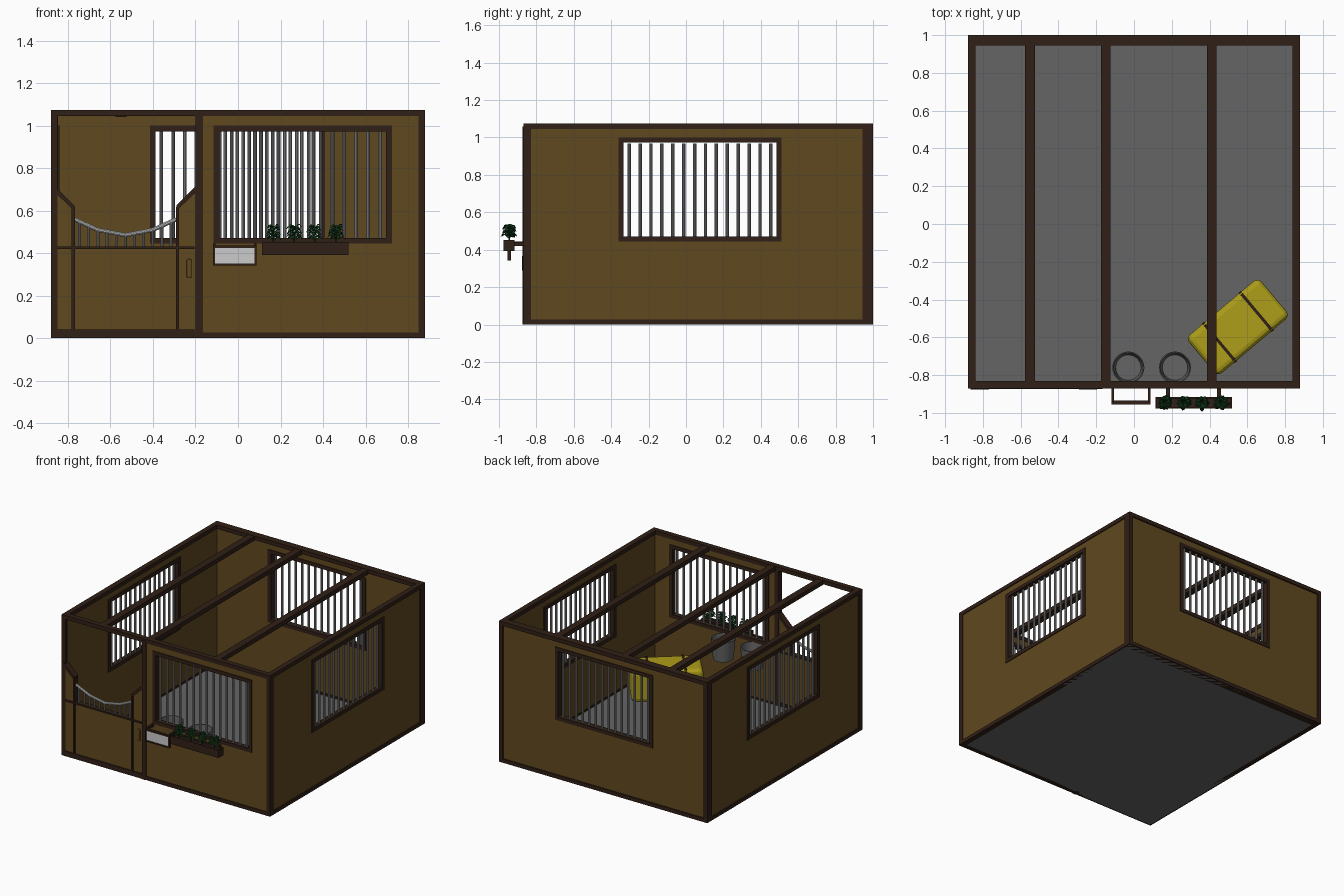
import bpy, bmesh, math, random
from mathutils import Vector, Matrix

if "Cube" in bpy.data.objects:
    bpy.data.objects.remove(bpy.data.objects["Cube"])
random.seed(4)


def mat(name, r, g, b):
    m = bpy.data.materials.new(name)
    m.diffuse_color = (r, g, b, 1)
    m.use_nodes = True
    m.node_tree.nodes["Principled BSDF"].inputs["Base Color"].default_value = m.diffuse_color
    return m


WALL = mat("wall_board", 0.115, 0.065, 0.014)
WOOD = mat("dark_wood", 0.03, 0.014, 0.008)
HAY = mat("hay", 0.42, 0.34, 0.01)
LEAF = mat("leaf", 0.006, 0.045, 0.012)
FLOOR = mat("floor_grey", 0.13, 0.13, 0.13)
STEEL = mat("steel", 0.25, 0.25, 0.25)
PLATE = mat("plate", 0.55, 0.55, 0.55)


def finish(bm, name, m):
    me = bpy.data.meshes.new(name)
    bm.to_mesh(me)
    bm.free()
    ob = bpy.data.objects.new(name, me)
    bpy.context.collection.objects.link(ob)
    me.materials.append(m)
    return ob


def add_box(bm, x0, x1, y0, y1, z0, z1):
    mx = Matrix.Translation(((x0 + x1) / 2, (y0 + y1) / 2, (z0 + z1) / 2)) @ \
        Matrix.Diagonal((x1 - x0, y1 - y0, z1 - z0, 1))
    bmesh.ops.create_cube(bm, size=1, matrix=mx)


def boxes(name, m, *specs):
    bm = bmesh.new()
    for s in specs:
        add_box(bm, *s)
    return finish(bm, name, m)


def add_rod(bm, a, b, r, n=10):
    a, b = Vector(a), Vector(b)
    d = b - a
    mx = Matrix.Translation((a + b) / 2) @ d.to_track_quat('Z', 'Y').to_matrix().to_4x4()
    bmesh.ops.create_cone(bm, cap_ends=True, segments=n, radius1=r, radius2=r,
                          depth=d.length, matrix=mx)


def prism(name, m, pts, y0, y1):
    bm = bmesh.new()
    f = bm.faces.new([bm.verts.new((x, y0, z)) for x, z in pts])
    ext = bmesh.ops.extrude_face_region(bm, geom=[f])
    bmesh.ops.translate(bm, vec=(0, y1 - y0, 0),
                        verts=[v for v in ext['geom'] if isinstance(v, bmesh.types.BMVert)])
    bmesh.ops.recalc_face_normals(bm, faces=bm.faces)
    return finish(bm, name, m)


def window_wall(name, along_x, a0, a1, w0, w1, t0, t1, bars_top):
    """Board wall from a0 to a1 with a framed, barred window from w0 to w1."""
    def s(u0, u1, v0, v1, z0, z1):
        return (u0, u1, v0, v1, z0, z1) if along_x else (v0, v1, u0, u1, z0, z1)
    zb, zt, f, p = 0.445, 1.0, 0.027, 0.006
    boxes(name + "_wall", WALL,
          s(a0, w0, t0, t1, 0.01, 1.06), s(w1, a1, t0, t1, 0.01, 1.06),
          s(w0, w1, t0, t1, 0.01, zb), s(w0, w1, t0, t1, zt, 1.06))
    q0, q1 = t0 - p, t1 + p
    boxes(name + "_window_frame", WOOD,
          s(w0, w0 + f, q0, q1, zb, zt), s(w1 - f, w1, q0, q1, zb, zt),
          s(w0 + f, w1 - f, q0, q1, zb, zb + f), s(w0 + f, w1 - f, q0, q1, zt - f, zt))
    bm = bmesh.new()
    n, c = 14, (t0 + t1) / 2
    for i in range(n):
        u = w0 + f + (w1 - w0 - 2 * f) * (i + 0.5) / n
        x, y = (u, c) if along_x else (c, u)
        add_rod(bm, (x, y, zb + f), (x, y, bars_top), 0.009)
    finish(bm, name + "_window_bars", STEEL)


# floor and four walls
boxes("floor", FLOOR, (-0.87, 0.87, -0.86, 0.99, 0, 0.015))
window_wall("front", True, -0.17, 0.86, -0.115, 0.724, -0.864, -0.836, 0.975)
window_wall("back", True, -0.86, 0.86, -0.415, 0.41, 0.956, 0.99, 0.975)
window_wall("right", False, -0.85, 0.97, -0.36, 0.51, 0.846, 0.873, 0.968)
window_wall("left", False, -0.85, 0.97, -0.36, 0.51, -0.873, -0.846, 0.968)

# corner posts, door post, perimeter beams, roof beams
boxes("posts", WOOD,
      *[(min(x, x - math.copysign(0.03, x)), max(x, x - math.copysign(0.03, x)), y0, y1, 0, 1.07)
        for x in (-0.88, 0.88) for y0, y1 in ((-0.87, -0.83), (0.945, 1.0))],
      (-0.20, -0.167, -0.874, -0.83, 0, 1.06))
boxes("perimeter_beams", WOOD,
      *[b for z0, z1 in ((0, 0.028), (1.045, 1.075)) for b in (
          (-0.88, 0.88, -0.87, -0.83, z0, z1), (-0.88, 0.88, 0.945, 1.0, z0, z1),
          (-0.88, -0.84, -0.83, 0.945, z0, z1), (0.84, 0.88, -0.83, 0.945, z0, z1))])
boxes("roof_beams", WOOD, *[(x - 0.026, x + 0.026, -0.83, 0.945, 1.04, 1.073)
                            for x in (-0.55, -0.15, 0.412)])

# stall door: panel, raised wings, trim, dipped rail and bars
DC = -0.53
prism("door_panel", WALL,
      [(DC - .33, .02), (DC + .33, .02), (DC + .33, .70), (DC + .25, .615), (DC + .25, .425),
       (DC - .25, .425), (DC - .25, .615), (DC - .33, .70)], -0.866, -0.838)
boxes("door_trim", WOOD,
      (DC - .325, DC + .325, -0.874, -0.832, 0.02, 0.04),
      (DC - .325, DC + .325, -0.874, -0.832, 0.42, 0.432),
      (DC - .253, DC - .238, -0.875, -0.831, 0.03, 0.617),
      (DC + .238, DC + .253, -0.875, -0.831, 0.03, 0.617))
for side, sgn in (("left", -1), ("right", 1)):
    prism("door_wing_cap_" + side, WOOD,
          [(DC + sgn * x, z) for x, z in ((.24, .60), (.24, .625), (.335, .72), (.335, .69))],
          -0.875, -0.831)
rail = [(-.24, .56), (-.13, .51), (0, .485), (.13, .51), (.24, .56)]
bm = bmesh.new()
for (xa, za), (xb, zb) in zip(rail, rail[1:]):
    add_rod(bm, (DC + xa, -.852, za), (DC + xb, -.852, zb), 0.01)
finish(bm, "door_rail", PLATE)
bm = bmesh.new()
for i in range(-5, 6):
    u = i * 0.043
    for (xa, za), (xb, zb) in zip(rail, rail[1:]):
        if xa <= u < xb:
            z = za + (zb - za) * (u - xa) / (xb - xa)
            add_rod(bm, (DC + u, -.852, .425), (DC + u, -.852, z), 0.007)
finish(bm, "door_bars", STEEL)
latch = boxes("door_latch", WALL, (-0.242, -0.218, -0.876, -0.86, 0.285, 0.372))
bev = latch.modifiers.new("bevel", 'BEVEL')
bev.width, bev.segments = 0.006, 2

# blanket rack with a framed blank plate
boxes("rack_frame", WOOD,
      (-0.118, -0.105, -0.94, -0.865, 0.425, 0.445), (0.075, 0.088, -0.94, -0.865, 0.425, 0.445),
      (-0.118, 0.088, -0.955, -0.935, 0.425, 0.437), (-0.118, 0.088, -0.955, -0.935, 0.342, 0.352),
      (-0.118, -0.108, -0.955, -0.935, 0.352, 0.425), (0.078, 0.088, -0.955, -0.935, 0.352, 0.425))
boxes("rack_plate", PLATE, (-0.108, 0.078, -0.95, -0.94, 0.352, 0.425))

# planter box with brackets and soil
boxes("planter", WOOD,
      (0.113, 0.52, -0.976, -0.917, 0.392, 0.402),
      (0.113, 0.52, -0.976, -0.968, 0.402, 0.453), (0.113, 0.52, -0.925, -0.917, 0.402, 0.453),
      (0.113, 0.121, -0.968, -0.925, 0.402, 0.453), (0.512, 0.52, -0.968, -0.925, 0.402, 0.453),
      (0.17, 0.19, -0.917, -0.865, 0.42, 0.44), (0.44, 0.46, -0.917, -0.865, 0.42, 0.44))
boxes("planter_soil", WOOD, (0.121, 0.512, -0.968, -0.925, 0.402, 0.44))

# leafy plants
bm = bmesh.new()
for px in (0.165, 0.265, 0.36, 0.46):
    base = Vector((px, -0.945, 0.44))
    add_rod(bm, base, base + Vector((0, 0, 0.06)), 0.004, 6)
    for i in range(22):
        a = i * 2.4 + random.uniform(-.3, .3)
        h = 0.02 + 0.06 * i / 21
        out = Vector((math.cos(a), math.sin(a), 0))
        side = Vector((-out.y, out.x, 0))
        L = random.uniform(0.036, 0.05) * (1 - 0.25 * i / 21)
        o = base + Vector((0, 0, h))
        prof = [(0.1, 0, 0), (0.5, 0.011, 0.012), (0.8, 0.011, 0.012), (1.0, 0, 0.002)]
        row = lambda s: [bm.verts.new(o + out * (L * t) + side * (s * w) + Vector((0, 0, z)))
                         for t, w, z in prof]
        mid = [bm.verts.new(o + out * (L * t) + Vector((0, 0, z + (0.006 if w else 0))))
               for t, w, z in prof]
        for s in (-1, 1):
            e = row(s)
            bm.faces.new((mid[0], e[1], mid[1]))
            bm.faces.new((mid[1], e[1], e[2], mid[2]))
            bm.faces.new((mid[2], e[2], mid[3]))
finish(bm, "plants", LEAF)

# wall buckets, open at the top
for i, bx in enumerate((-0.03, 0.217)):
    prof = [(0, .295), (.072, .295), (.085, .45), (.079, .45), (.067, .303), (0, .303)]
    bm = bmesh.new()
    vs = [bm.verts.new((r, 0, z)) for r, z in prof]
    es = [bm.edges.new(p) for p in zip(vs, vs[1:])]
    bmesh.ops.spin(bm, geom=vs + es, cent=(0, 0, 0), axis=(0, 0, 1), angle=math.tau,
                   steps=28, use_duplicate=False)
    bmesh.ops.remove_doubles(bm, verts=bm.verts, dist=1e-4)
    for v in bm.verts:
        v.co.y = max(v.co.y, -0.075)
    bmesh.ops.recalc_face_normals(bm, faces=bm.faces)
    ob = finish(bm, "bucket_%d" % (i + 1), FLOOR)
    ob.location = (bx, -0.76, 0)
    bpy.context.view_layer.objects.active = ob
    ob.select_set(True)
    bpy.ops.object.shade_smooth_by_angle(angle=math.radians(35))
    ob.select_set(False)

# hay bale with two straps
bale = boxes("hay_bale", HAY, (-.25, .25, -.132, .132, 0, .235))
bev = bale.modifiers.new("bevel", 'BEVEL')
bev.width, bev.segments = 0.03, 3
straps = boxes("bale_straps", WOOD, *[b for x in (-.127, .127) for b in (
    (x - .008, x + .008, -.12, .12, .23, .239),
    (x - .008, x + .008, -.136, -.128, .01, .225), (x - .008, x + .008, .128, .136, .01, .225))])
for ob in (bale, straps):
    ob.location = (0.55, -0.545, 0.015)
    ob.rotation_euler.z = math.radians(40)
